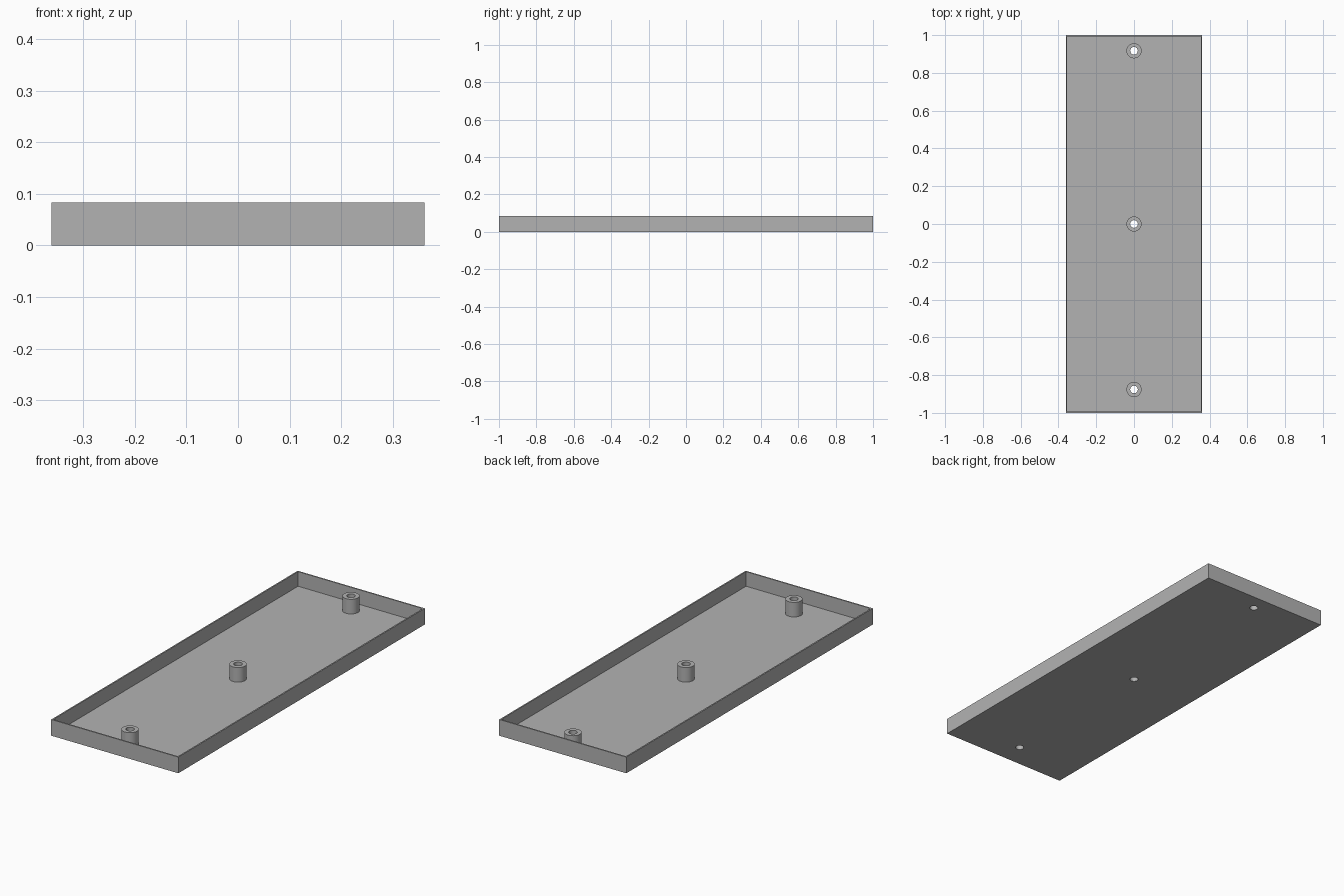
import bpy
import bmesh
from mathutils import Matrix

cube = bpy.data.objects.get("Cube")
if cube:
    bpy.data.objects.remove(cube, do_unlink=True)

WIDTH, LENGTH, HEIGHT = 0.722, 2.0, 0.083
WALL, FLOOR = 0.01, 0.008
BOSS_R, HOLE_R, SIDES = 0.04, 0.02, 48
BOSSES = {"front": -0.876, "middle": 0.0, "back": 0.917}

grey = bpy.data.materials.new("grey_plastic")
grey.use_nodes = True
grey.diffuse_color = (0.45, 0.45, 0.45, 1)
grey.node_tree.nodes["Principled BSDF"].inputs["Base Color"].default_value = grey.diffuse_color


def make_object(name, bm):
    bmesh.ops.recalc_face_normals(bm, faces=bm.faces)
    mesh = bpy.data.meshes.new(name)
    bm.to_mesh(mesh)
    bm.free()
    mesh.materials.append(grey)
    obj = bpy.data.objects.new(name, mesh)
    bpy.context.collection.objects.link(obj)
    return obj


def select(obj):
    bpy.ops.object.select_all(action="DESELECT")
    obj.select_set(True)
    bpy.context.view_layer.objects.active = obj


# Tray: a box whose top is inset to the wall thickness and sunk to the floor
bm = bmesh.new()
bmesh.ops.create_cube(bm, size=1)
bmesh.ops.transform(bm, verts=bm.verts, matrix=Matrix.Translation((0, 0, HEIGHT / 2))
                    @ Matrix.Diagonal((WIDTH, LENGTH, HEIGHT, 1)))
top = max(bm.faces, key=lambda f: f.calc_center_median().z)
bmesh.ops.inset_region(bm, faces=[top], thickness=WALL)
well = bmesh.ops.extrude_face_region(bm, geom=[top])["geom"]
bmesh.ops.delete(bm, geom=[top], context="FACES_ONLY")
for v in well:
    if isinstance(v, bmesh.types.BMVert):
        v.co.z = FLOOR
tray = make_object("tray", bm)

for place, y in BOSSES.items():
    # Screw hole through the floor
    bm = bmesh.new()
    bmesh.ops.create_cone(bm, cap_ends=True, segments=SIDES, radius1=HOLE_R, radius2=HOLE_R,
                          depth=HEIGHT, matrix=Matrix.Translation((0, y, 0)))
    cutter = make_object(place + "_hole_cutter", bm)
    cutter.hide_render = True
    select(tray)
    cut = tray.modifiers.new("screw_hole", "BOOLEAN")
    cut.operation, cut.solver, cut.object = "DIFFERENCE", "EXACT", cutter
    bpy.ops.object.modifier_apply(modifier=cut.name)
    bpy.data.objects.remove(cutter, do_unlink=True)

    # Hollow screw boss standing on the floor, level with the rim
    bm = bmesh.new()
    profile = [(HOLE_R, FLOOR), (HOLE_R, HEIGHT), (BOSS_R, HEIGHT), (BOSS_R, FLOOR)]
    verts = [bm.verts.new((r, 0, z)) for r, z in profile]
    edges = [bm.edges.new(pair) for pair in zip(verts, verts[1:])]
    bmesh.ops.spin(bm, geom=verts + edges, cent=(0, 0, 0), axis=(0, 0, 1),
                   angle=6.283185, steps=SIDES, use_merge=True)
    bmesh.ops.remove_doubles(bm, verts=bm.verts, dist=0.0001)
    # Seam-free tube with outward-facing sides
    boss = make_object(place + "_screw_boss", bm)
    boss.location.y = y
    select(boss)
    bpy.ops.object.shade_smooth_by_angle()
